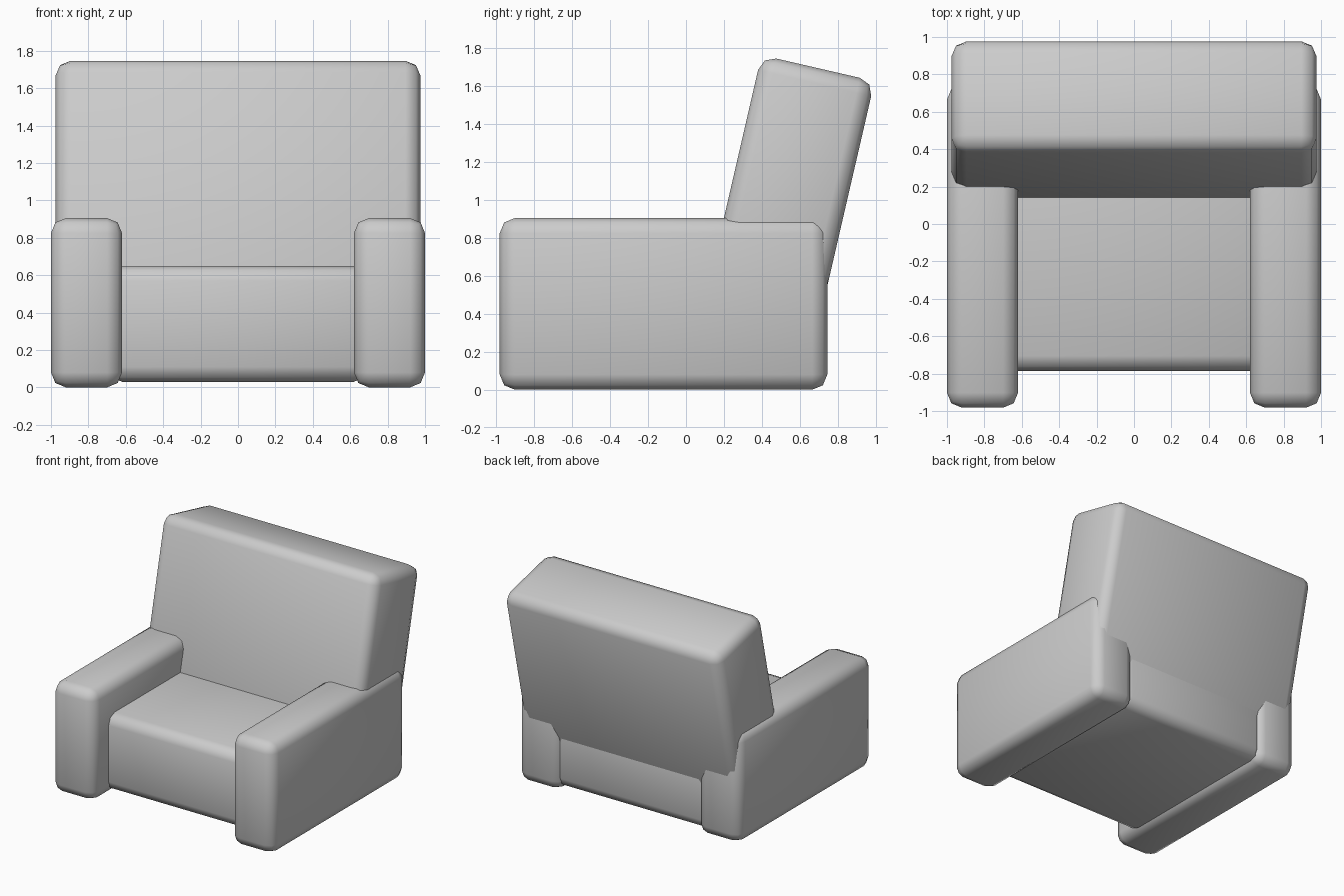
import bpy
from math import radians, sin, cos

if "Cube" in bpy.data.objects:
    bpy.data.objects.remove(bpy.data.objects["Cube"])

BEVEL = 0.08
TILT = radians(13)


def cushion(name, size, centre, tilt=0.0):
    """Padded block: a box with rounded edges and smooth shading."""
    bpy.ops.mesh.primitive_cube_add(size=1, location=centre)
    ob = bpy.context.object
    ob.name = name
    ob.scale = size
    bpy.ops.object.transform_apply(location=False, rotation=False, scale=True)
    ob.rotation_euler.x = tilt
    mod = ob.modifiers.new("rounded_edges", 'BEVEL')
    mod.width = BEVEL
    mod.segments = 2
    bpy.ops.object.shade_smooth()
    return ob


# Armrests, one on each side, reaching the floor
for side, x in (("left", -0.81), ("right", 0.81)):
    cushion(side + "_armrest", (0.38, 1.727, 0.905), (x, -0.1185, 0.4525))

# Seat, running slightly into the armrests
cushion("seat", (1.40, 1.505, 0.62), (0, -0.0325, 0.34))

# Backrest, leaning back; measured along and across its slope
low, high = 0.30, 1.808
front, back = -0.009, 0.603
along, across = (low + high) / 2, (front + back) / 2
centre = (0,
          across * cos(TILT) + along * sin(TILT),
          along * cos(TILT) - across * sin(TILT))
cushion("backrest", (1.95, back - front, high - low), centre, -TILT)
